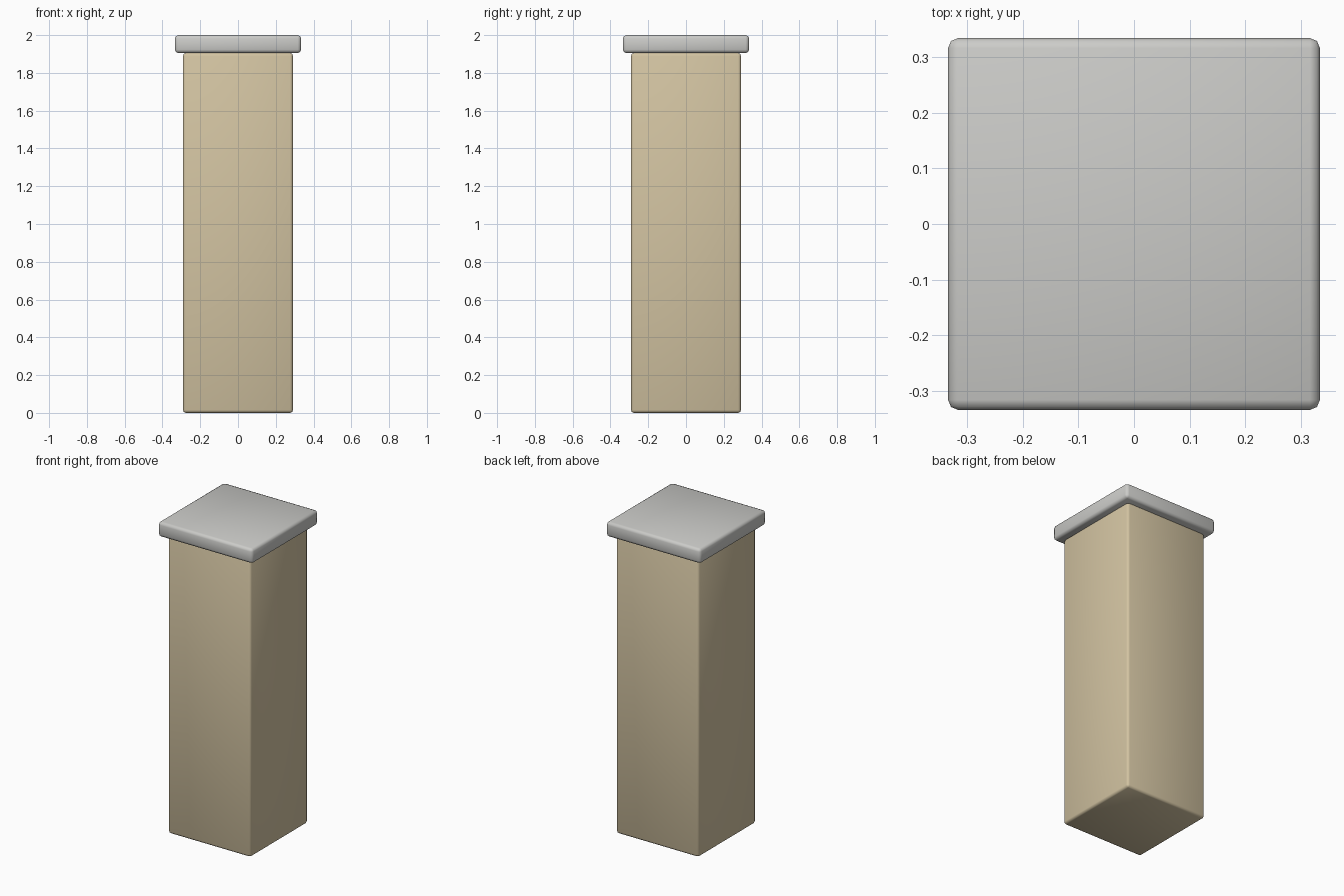
import bpy

if "Cube" in bpy.data.objects:
    bpy.data.objects.remove(bpy.data.objects["Cube"])


def material(name, color):
    m = bpy.data.materials.new(name)
    m.diffuse_color = (*color, 1)
    m.use_nodes = True
    m.node_tree.nodes["Principled BSDF"].inputs["Base Color"].default_value = m.diffuse_color
    return m


def rounded_block(name, half, z0, z1, bevel, mat):
    bpy.ops.mesh.primitive_cube_add(size=2, location=(0, 0, (z0 + z1) / 2))
    ob = bpy.context.object
    ob.name = name
    ob.scale = (half, half, (z1 - z0) / 2)
    bpy.ops.object.transform_apply(location=False, rotation=False, scale=True)
    mod = ob.modifiers.new("soft_edges", 'BEVEL')
    mod.width = bevel
    mod.segments = 2
    mod.limit_method = 'NONE'
    ob.data.materials.append(mat)
    bpy.ops.object.shade_smooth()
    return ob


tan = material("tan_stone", (0.65, 0.55, 0.36))
grey = material("pale_grey_stone", (0.60, 0.60, 0.58))

# Square shaft
rounded_block("pillar_shaft", 0.291, 0.0, 1.905, 0.015, tan)
# Overhanging cap slab
rounded_block("pillar_cap", 0.334, 1.905, 2.0, 0.018, grey)
